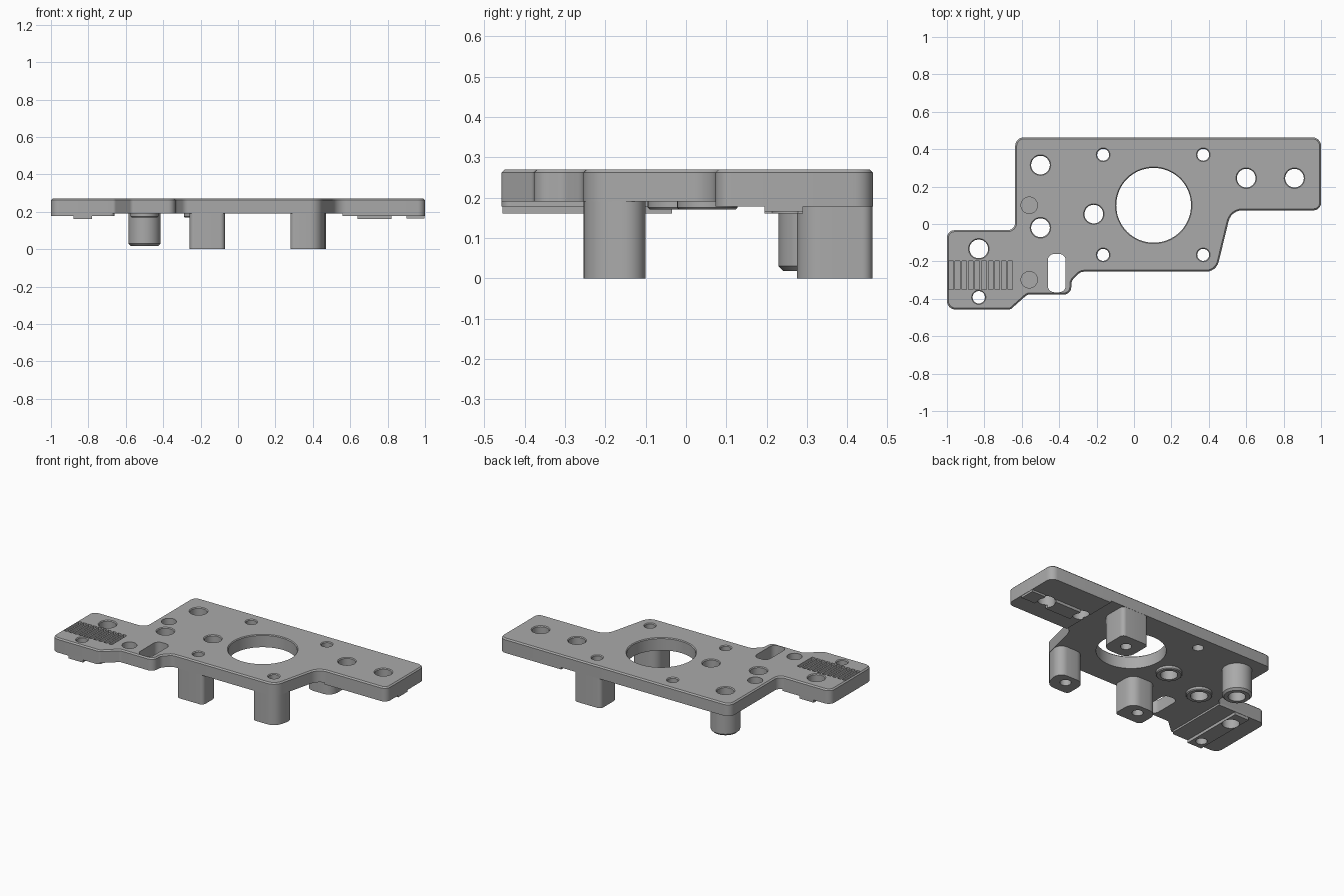
import bpy, bmesh, math
from mathutils import Vector

if "Cube" in bpy.data.objects:
    bpy.data.objects.remove(bpy.data.objects["Cube"])

grey = bpy.data.materials.new("plain_grey")
grey.diffuse_color = (0.4, 0.4, 0.4, 1)
grey.use_nodes = True
grey.node_tree.nodes["Principled BSDF"].inputs["Base Color"].default_value = grey.diffuse_color


def rounded(points, steps=6):
    """Closed outline from (x, y, fillet radius) corners."""
    out = []
    n = len(points)
    for i, (x, y, r) in enumerate(points):
        p = Vector((x, y))
        a = (Vector(points[i - 1][:2]) - p).normalized()
        b = (Vector(points[(i + 1) % n][:2]) - p).normalized()
        if r <= 0:
            out.append(p)
            continue
        half = a.angle(b) / 2
        c = p + (a + b).normalized() * (r / math.sin(half))
        s = p + a * (r / math.tan(half)) - c
        e = p + b * (r / math.tan(half)) - c
        sweep = math.atan2(s.x * e.y - s.y * e.x, s.dot(e))
        for k in range(steps + 1):
            t = sweep * k / steps
            out.append(c + Vector((s.x * math.cos(t) - s.y * math.sin(t),
                                   s.x * math.sin(t) + s.y * math.cos(t))))
    return out


def circle(x, y, r, n=40):
    return [Vector((x + r * math.cos(2 * math.pi * k / n),
                    y + r * math.sin(2 * math.pi * k / n))) for k in range(n)]


def rect(x0, x1, y0, y1, r=0):
    return rounded([(x0, y0, r), (x1, y0, r), (x1, y1, r), (x0, y1, r)])


def loft(bm, layers):
    """Solid through a stack of (outline, z) layers with equal counts."""
    rings = [[bm.verts.new((p.x, p.y, z)) for p in o] for o, z in layers]
    n = len(rings[0])
    faces = [bm.faces.new(rings[0]), bm.faces.new(rings[-1])]
    for lo, hi in zip(rings, rings[1:]):
        for i in range(n):
            j = (i + 1) % n
            faces.append(bm.faces.new((lo[i], lo[j], hi[j], hi[i])))
    bmesh.ops.recalc_face_normals(bm, faces=faces)


def finish(bm, name, cut=None):
    me = bpy.data.meshes.new(name)
    bm.to_mesh(me)
    bm.free()
    me.materials.append(grey)
    ob = bpy.data.objects.new(name, me)
    bpy.context.collection.objects.link(ob)
    if cut:
        mod = ob.modifiers.new("holes", 'BOOLEAN')
        mod.operation, mod.solver, mod.object = 'DIFFERENCE', 'EXACT', cut
        bpy.context.view_layer.objects.active = ob
        bpy.ops.object.select_all(action='DESELECT')
        ob.select_set(True)
        bpy.ops.object.modifier_apply(modifier=mod.name)
        bpy.ops.object.shade_smooth_by_angle(angle=math.radians(30))
    return ob


TOP, UNDER, STEP = 0.27, 0.19, 0.178

# Cutter: through holes with a small chamfer at the top
bm = bmesh.new()
holes = [(0.105, 0.1, 0.2), (-0.5, 0.315, 0.05), (-0.5, -0.02, 0.05),
         (-0.215, 0.053, 0.05), (0.6, 0.245, 0.05), (0.858, 0.245, 0.05),
         (-0.83, -0.133, 0.05), (-0.83, -0.392, 0.033)]
screws = [(-0.165, 0.37), (0.37, 0.37), (-0.165, -0.165), (0.37, -0.165)]
holes += [(x, y, 0.032) for x, y in screws]
for x, y, r in holes:
    n = 64 if r > 0.1 else 32
    c = 0.005
    loft(bm, [(circle(x, y, r, n), -0.1), (circle(x, y, r, n), TOP - c),
              (circle(x, y, r + c, n), TOP), (circle(x, y, r + c, n), TOP + 0.1)])
# Cutter: blind holes, slot and grip grooves
for y in (0.1, -0.298):
    loft(bm, [(circle(-0.56, y, 0.044, 32), 0.22), (circle(-0.56, y, 0.044, 32), 0.4)])
slot = rect(-0.461, -0.365, -0.365, -0.16, 0.035)
loft(bm, [(slot, -0.1), (slot, 0.4)])
for i in range(10):
    x = -0.991 + 0.0353 * i
    groove = rect(x, x + 0.025, -0.35, -0.197)
    loft(bm, [(groove, 0.25), (groove, 0.4)])
cutter = finish(bm, "hole_cutter")
cutter.hide_render = True
cutter.hide_viewport = False


def part(name, outline, z0, z1, top=0, bottom=0):
    """Cut prism with optional chamfers on its rims."""
    bm = bmesh.new()
    loft(bm, [(outline, z0), (outline, z1)])
    for z, size in ((z0, bottom), (z1, top)):
        if size:
            rim = [e for e in bm.edges if all(abs(v.co.z - z) < 1e-5 for v in e.verts)]
            bmesh.ops.bevel(bm, geom=rim, offset=size, segments=1, affect='EDGES')
    return finish(bm, name, cutter)


# Main plate
part("plate", rounded([
    (-0.635, 0.463, 0.045), (1, 0.463, 0.045), (1, 0.073, 0.04), (0.52, 0.073, 0.075),
    (0.44, -0.255, 0.07), (-0.285, -0.255, 0.045), (-0.335, -0.305, 0.04),
    (-0.335, -0.377, 0.04), (-0.57, -0.377, 0.03), (-0.66, -0.457, 0.025),
    (-1, -0.457, 0.045), (-1, -0.033, 0.04), (-0.635, -0.033, 0.04)]),
    UNDER, TOP, top=0.008)

# Thicker ends under the plate
part("right_end_step", rounded([(0.56, 0.463, 0), (0.56, 0.073, 0),
     (1, 0.073, 0.04), (1, 0.463, 0.045)]), STEP, UNDER + 0.004)
part("left_end_step", rounded([(-0.66, -0.033, 0), (-1, -0.033, 0.04),
     (-1, -0.457, 0.045), (-0.66, -0.457, 0.025)]), STEP, UNDER + 0.004)

# Guide rails under both ends
part("left_rail", rect(-0.88, -0.78, -0.455, -0.035), 0.16, UNDER)
part("right_rail", rect(0.64, 0.82, 0.195, 0.29), 0.16, UNDER)
part("right_rail_tip", rect(0.9, 0.998, 0.195, 0.29), 0.165, UNDER)

# Collars round two holes
for name, x, y in (("middle_collar", -0.215, 0.053), ("left_collar", -0.5, -0.02)):
    part(name, circle(x, y, 0.075), 0.17, UNDER + 0.01, bottom=0.005)

# Round peg
part("round_peg", circle(-0.5, 0.315, 0.086), 0.018, UNDER + 0.01, bottom=0.012)

# Three square legs, rounded at the corners
part("back_leg", rounded([(0.28, 0.275, 0.06), (0.47, 0.275, 0.06),
     (0.47, 0.462, 0.025), (0.28, 0.462, 0.025)]), 0, UNDER + 0.01)
part("front_left_leg", rounded([(-0.258, -0.254, 0.025), (-0.07, -0.254, 0.025),
     (-0.07, -0.1, 0.06), (-0.258, -0.1, 0.06)]), 0, UNDER + 0.01)
part("front_right_leg", rounded([(0.28, -0.254, 0.025), (0.439, -0.254, 0.07),
     (0.476, -0.1, 0.05), (0.28, -0.1, 0.06)]), 0, UNDER + 0.01)
